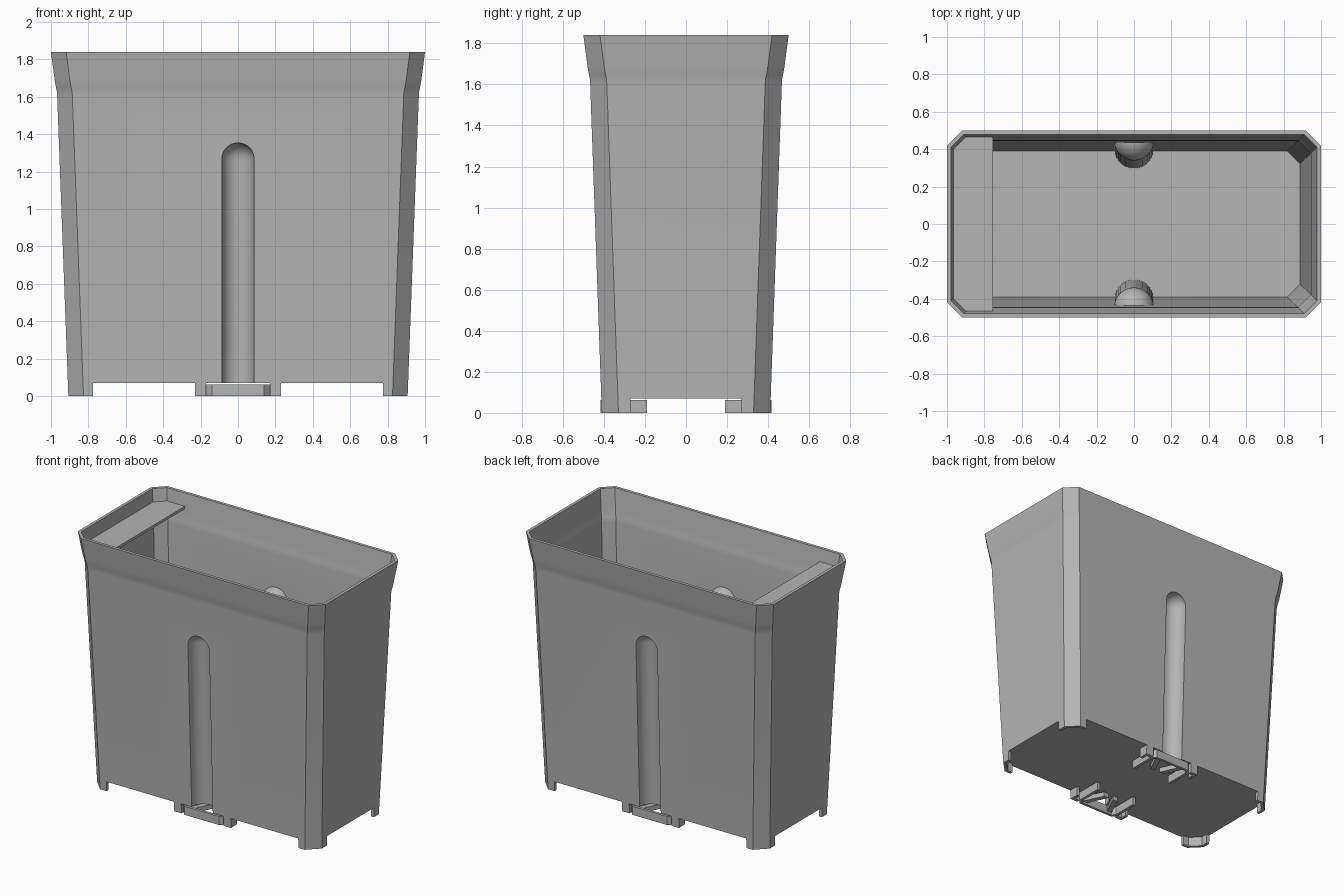
import bpy, bmesh
from mathutils import Vector

cube = bpy.data.objects.get("Cube")
if cube:
    bpy.data.objects.remove(cube, do_unlink=True)

grey = bpy.data.materials.new("plain grey")
grey.use_nodes = True
COLOUR = (0.46, 0.46, 0.46, 1)
grey.diffuse_color = COLOUR
grey.node_tree.nodes["Principled BSDF"].inputs["Base Color"].default_value = COLOUR

WALL = 0.022
FLOOR_LOW, FLOOR_TOP = 0.07, 0.09
LEAN = 0.036          # outward lean of the long walls per unit of height


def finish(bm, name):
    bmesh.ops.recalc_face_normals(bm, faces=bm.faces)
    mesh = bpy.data.meshes.new(name)
    bm.to_mesh(mesh)
    bm.free()
    mesh.materials.append(grey)
    obj = bpy.data.objects.new(name, mesh)
    bpy.context.collection.objects.link(obj)
    return obj


def loft(name, rings):
    """Closed solid through rings of points with equal counts."""
    bm = bmesh.new()
    loops = [[bm.verts.new(p) for p in ring] for ring in rings]
    n = len(loops[0])
    for a, b in zip(loops, loops[1:]):
        for i in range(n):
            j = (i + 1) % n
            bm.faces.new((a[i], a[j], b[j], b[i]))
    bm.faces.new(loops[0][::-1])
    bm.faces.new(loops[-1])
    return finish(bm, name)


def prism(name, plan, z0, z1):
    return loft(name, [[(x, y, z) for x, y in plan] for z in (z0, z1)])


def box(name, x0, x1, y0, y1, z0, z1):
    return prism(name, [(x0, y0), (x1, y0), (x1, y1), (x0, y1)], z0, z1)


def octagon(z, hx, hy, inset=0.0):
    """Rectangle with cut corners."""
    c = 0.081 - 0.586 * inset
    hx, hy = hx - inset, hy - inset
    return [(hx - c, -hy, z), (hx, c - hy, z), (hx, hy - c, z), (hx - c, hy, z),
            (c - hx, hy, z), (-hx, hy - c, z), (-hx, c - hy, z), (c - hx, -hy, z)]


def capsule(name, radius, side):
    """Upright round-ended rod that leans with the long wall."""
    bm = bmesh.new()
    bmesh.ops.create_uvsphere(bm, u_segments=40, v_segments=20, radius=radius)
    for v in bm.verts:
        v.co.z += 1.267 if v.co.z > -0.001 else -0.2
        v.co.y += side * (0.4 + LEAN * v.co.z)
    return finish(bm, name)


def subtract(target, *cutters):
    bpy.context.view_layer.objects.active = target
    for cutter in cutters:
        mod = target.modifiers.new("cut", "BOOLEAN")
        mod.operation = "DIFFERENCE"
        mod.solver = "EXACT"
        mod.object = cutter
        bpy.ops.object.modifier_apply(modifier=mod.name)
        bpy.data.objects.remove(cutter, do_unlink=True)


# Tapered body with a flared lip: height, half width, half depth
levels = [(0, 0.907, 0.41), (1.61, 0.967, 0.467), (1.63, 0.969, 0.469),
          (1.65, 0.973, 0.473), (1.67, 0.977, 0.477), (1.69, 0.98, 0.48),
          (1.72, 0.984, 0.484), (1.84, 1.0, 0.5)]
body = loft("bin_body", [octagon(*lv) for lv in levels])

# Hollow inside, leaving a bulge around each groove
inside = [(FLOOR_TOP, 0.91, 0.413)] + levels[1:] + [(1.9, 1.008, 0.508)]
cavity = loft("cavity", [octagon(*lv, WALL) for lv in inside])
for side in (-1, 1):
    subtract(cavity, capsule("bulge", 0.106, side))
subtract(body, cavity)

# Recess below the floor, then gaps that leave corner feet and middle tabs
subtract(body, loft("recess", [octagon(z, 0.907, 0.41, WALL) for z in (-0.1, FLOOR_LOW)]))
subtract(body, box("end_gap", -1.2, 1.2, -0.27, 0.27, -0.1, FLOOR_LOW))
for x0, x1 in ((-0.775, -0.23), (-0.17, 0.17), (0.23, 0.775)):
    subtract(body, box("side_gap", x0, x1, -0.7, 0.7, -0.1, FLOOR_LOW))

# Round-topped grooves on front and back
for side in (-1, 1):
    subtract(body, capsule("groove", 0.087, side))

# Shelf inside the left end as seen from the front
shelf = prism("end_shelf", [(-0.755, -0.465), (-0.755, 0.465), (-0.905, 0.465),
                            (-0.972, 0.4), (-0.972, -0.4), (-0.905, -0.465)], 1.73, 1.75)

# Clip brackets under the grooves: U-shaped wall, tab returns and slanted fingers
parts = [body, shelf]
outer = [(-0.172, -0.19), (-0.172, -0.385), (-0.14, -0.417),
         (0.14, -0.417), (0.172, -0.385), (0.172, -0.19)]
inner = [(0.15, -0.19), (0.15, -0.375), (0.13, -0.397),
         (-0.13, -0.397), (-0.15, -0.375), (-0.15, -0.19)]
for side, label in ((1, "front"), (-1, "back")):
    def place(plan):
        return [(x, y * side) for x, y in plan]
    parts.append(prism(label + "_clip_wall", place(outer + inner), 0, 0.062))
    for k in (-1, 1):
        finger = [(0.13 * k, -0.4), (0.09 * k, -0.4), (0.02 * k, -0.25), (0.06 * k, -0.25)]
        parts.append(prism(label + "_clip_finger", place(finger), 0.015, 0.05))
        tab = [(0.17 * k, -0.4), (0.23 * k, -0.4), (0.23 * k, -0.34),
               (0.208 * k, -0.34), (0.208 * k, -0.385), (0.17 * k, -0.385)]
        parts.append(prism(label + "_tab_return", place(tab), 0, FLOOR_LOW + 0.005))

# Smooth the curved faces, keep the corners sharp
bpy.ops.object.select_all(action="DESELECT")
for obj in parts:
    obj.select_set(True)
bpy.context.view_layer.objects.active = body
bpy.ops.object.shade_smooth_by_angle(angle=0.5)
